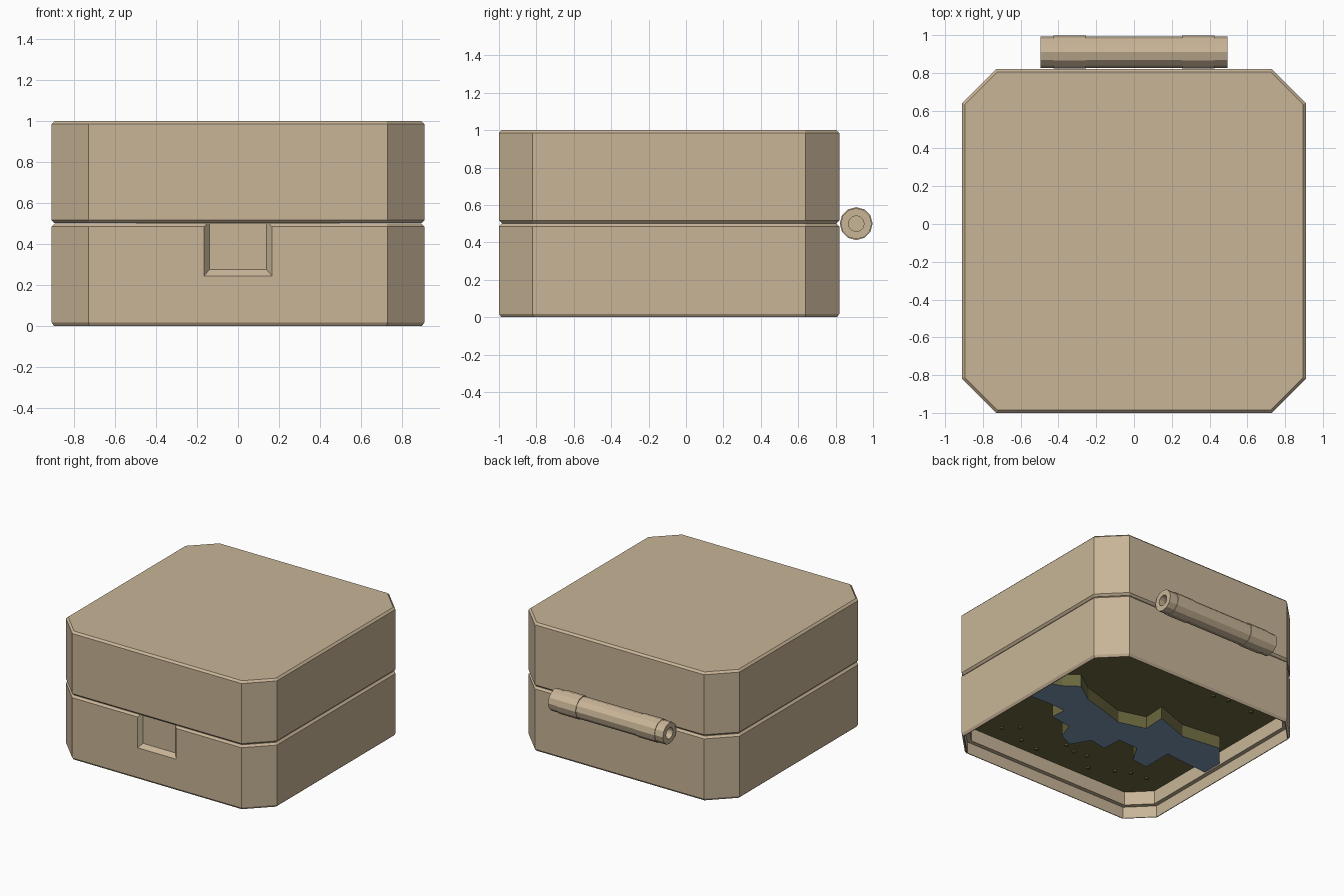
import bpy, bmesh, math, random
from mathutils import Matrix, Vector

if "Cube" in bpy.data.objects:
    bpy.data.objects.remove(bpy.data.objects["Cube"])

CY = -0.09  # centre of the box body in y


def material(name, rgb):
    m = bpy.data.materials.new(name)
    m.diffuse_color = (*rgb, 1)
    m.use_nodes = True
    m.node_tree.nodes["Principled BSDF"].inputs["Base Color"].default_value = m.diffuse_color
    return m


TAN = material("tan_case", (0.58, 0.46, 0.31))
OLIVE = material("olive_ground", (0.15, 0.14, 0.05))
BLUE = material("blue_water", (0.20, 0.32, 0.46))


def finish(name, bm, *mats):
    bmesh.ops.recalc_face_normals(bm, faces=bm.faces)
    me = bpy.data.meshes.new(name)
    bm.to_mesh(me)
    bm.free()
    ob = bpy.data.objects.new(name, me)
    bpy.context.collection.objects.link(ob)
    for m in mats:
        me.materials.append(m)
    return ob


def octagon(inset, z):
    h, k = 0.91 - inset, 0.73 - 0.414 * inset
    pts = [(h, -k), (h, k), (k, h), (-k, h), (-h, k), (-h, -k), (-k, -h), (k, -h)]
    return [Vector((x, y + CY, z)) for x, y in pts]


def loft(bm, rings):
    """Skin a list of point rings and cap both ends."""
    loops = [[bm.verts.new(p) for p in ring] for ring in rings]
    n = len(loops[0])
    for a, b in zip(loops, loops[1:]):
        for i in range(n):
            j = (i + 1) % n
            bm.faces.new((a[i], a[j], b[j], b[i]))
    return bm.faces.new(loops[0]), bm.faces.new(loops[-1])


def octagon_body(name, profile):
    bm = bmesh.new()
    loft(bm, [octagon(i, z) for i, z in profile])
    return finish(name, bm, TAN)


# Closed lid and lower case, the lower one hollow underneath
octagon_body("lid", [(0.015, 0.502), (0, 0.517), (0, 0.985), (0.015, 1.0)])
case = octagon_body("lower_case", [
    (0.05, 0.20), (0.05, 0.09), (0.018, 0.09), (0.018, 0.0), (0.012, 0.0),
    (0, 0.018), (0, 0.485), (0.015, 0.5)])

# Sloped finger notch in the front of the lower case
def notch_ring(half, bottom, y):
    return [(-half, y, bottom), (half, y, bottom), (half, y, 0.56), (-half, y, 0.56)]


bm = bmesh.new()
loft(bm, [notch_ring(0.19, 0.215, -1.03), notch_ring(0.165, 0.245, -1.0),
          notch_ring(0.14, 0.275, -0.97)])
cutter = finish("notch_cutter", bm, TAN)
cutter.hide_render = True
mod = case.modifiers.new("notch", "BOOLEAN")
mod.object = cutter
mod.operation = "DIFFERENCE"
mod.solver = "EXACT"
bpy.context.view_layer.objects.active = case
bpy.ops.object.modifier_apply(modifier=mod.name)
bpy.data.objects.remove(cutter)

# Ground plate seen through the open underside
bm = bmesh.new()
loft(bm, [octagon(0.046, 0.195), octagon(0.046, 0.21)])
finish("ground_plate", bm, OLIVE)

# River bed hanging below the plate
river = [(0.86, 0.0), (0.71, 0.05), (0.60, 0.13), (0.44, 0.02), (0.26, -0.03),
         (0.07, -0.09), (-0.14, -0.03), (-0.13, 0.15), (-0.41, 0.05),
         (-0.72, 0.09), (-0.86, -0.08), (-0.86, -0.24), (-0.69, -0.23),
         (-0.49, -0.21), (-0.49, -0.45), (-0.35, -0.43), (-0.27, -0.29),
         (-0.10, -0.28), (-0.09, -0.44), (0.05, -0.41), (0.13, -0.55),
         (0.25, -0.50), (0.30, -0.36), (0.48, -0.33), (0.47, -0.21),
         (0.63, -0.20), (0.86, -0.21)]
bm = bmesh.new()
bottom, top = loft(bm, [[(x, y, z) for x, y in river] for z in (0.10, 0.20)])
bottom.material_index = 1
finish("river_bed", bm, OLIVE, BLUE)

# Small pegs poking through the plate near its edges
random.seed(4)
bm = bmesh.new()
for side in (-1, 1):
    for i in range(12):
        x = -0.68 + i * 0.124 + random.uniform(-0.03, 0.03)
        y = CY + side * random.uniform(0.58, 0.8)
        bmesh.ops.create_cone(bm, cap_ends=True, segments=6, radius1=0.014,
                              radius2=0.014, depth=0.02,
                              matrix=Matrix.Translation((x, y, 0.192)))
finish("ground_pegs", bm, OLIVE)


# Hinge knuckles on the back
def ring12(x, r):
    return [(x, 0.91 + r * math.cos(math.tau * i / 12), 0.5 + r * math.sin(math.tau * i / 12))
            for i in range(12)]


def knuckle(name, x0, x1, r, bore=None):
    bm = bmesh.new()
    rings = [ring12(x0, r), ring12(x1, r)]
    if bore:  # recessed pin hole in the outer end
        s = math.copysign(0.05, x0 - x1)
        rings += [ring12(x1, bore), ring12(x1 + s, bore)]
    loft(bm, rings)
    finish(name, bm, TAN)


knuckle("hinge_centre", -0.26, 0.26, 0.083)
for side, label in ((-1, "left"), (1, "right")):
    knuckle("hinge_band_" + label, side * 0.255, side * 0.425, 0.088)
    knuckle("hinge_end_" + label, side * 0.42, side * 0.495, 0.083, 0.042)
